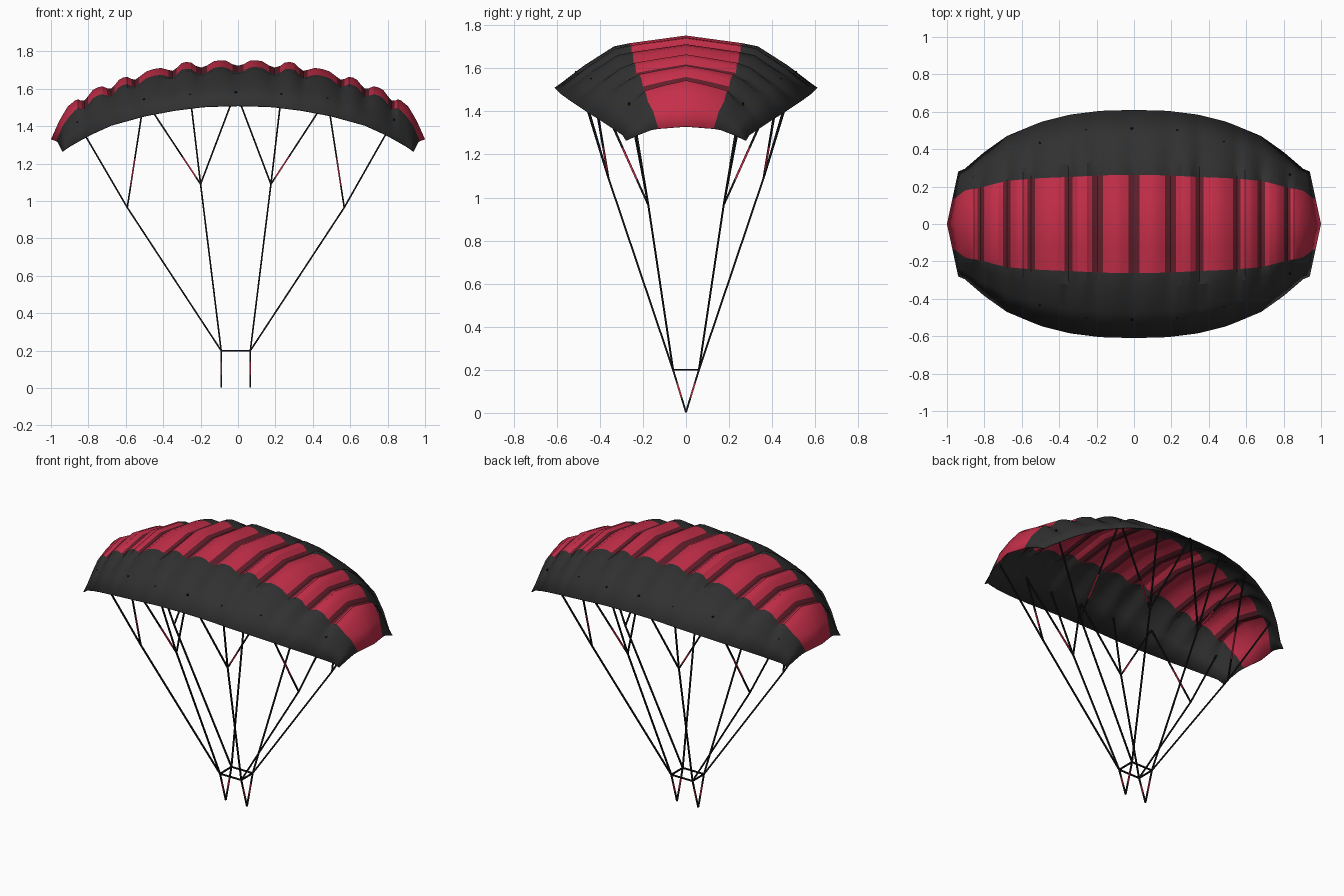
import bpy, bmesh, math
from mathutils import Vector

if "Cube" in bpy.data.objects:
    bpy.data.objects.remove(bpy.data.objects["Cube"])


def material(name, col):
    m = bpy.data.materials.new(name)
    m.diffuse_color = (*col, 1)
    m.use_nodes = True
    m.node_tree.nodes["Principled BSDF"].inputs["Base Color"].default_value = m.diffuse_color
    return m


CHARCOAL = material("charcoal fabric", (0.03, 0.03, 0.03))
RED = material("red fabric", (0.56, 0.028, 0.068))
WINE = material("dark red seam", (0.12, 0.014, 0.024))
BLACK = material("black cord", (0.008, 0.008, 0.008))


def interp(table, u, k=1):
    """Piecewise linear lookup of column k."""
    for a, b in zip(table, table[1:]):
        if u <= b[0]:
            f = (u - a[0]) / (b[0] - a[0])
            return a[k] + (b[k] - a[k]) * f
    return table[-1][k]


# canopy shape: ridge height, rim (x, y, z, red fraction), and cross profile
RIDGE = [(0, 1.755), (.3, 1.74), (.57, 1.675), (.79, 1.59), (.91, 1.51), (.955, 1.43), (1, 1.33)]
RIM = [(0, 0, .61, 1.51, .43), (.18, .18, .605, 1.505, .43), (.34, .34, .585, 1.485, .43),
       (.5, .5, .545, 1.455, .45), (.68, .68, .47, 1.405, .49), (.8, .8, .385, 1.35, .52),
       (.91, .905, .295, 1.29, .6), (1, .94, .28, 1.265, .46)]
DROP = [(0, 0), (.44, .15), (.56, .21), (.78, .57), (1, 1)]
SEAMS = [(0, .03), (.195, .03), (.35, .022), (.55, .02), (.68, .02), (.82, .018)]


def surf(u, t, dip=0):
    """Canopy point: u = span -1..1, t = -1..1 from rim to rim."""
    a, s = abs(u), abs(t)
    x = a + (interp(RIM, a, 1) - a) * s
    y = interp(RIM, a, 2) * s
    top, low = interp(RIDGE, a), interp(RIM, a, 3)
    red = interp(RIM, a, 4)
    fade = 1 if s <= red else (1 - s) / (1 - red)
    z = top + (low - top) * interp(DROP, s) - dip * fade
    return Vector((math.copysign(x, u), math.copysign(y, t), z))


# canopy: stations across the span, lowered at each seam
half = []
for i, (c, w) in enumerate(SEAMS):
    if c:
        half.append((c - w, .022))
    half += [(c, .032), (c + w, .022)]
    a = c + w
    b = SEAMS[i + 1][0] - SEAMS[i + 1][1] if i + 1 < len(SEAMS) else .91
    half += [(a + (b - a) * f, d) for f, d in ((.25, .002), (.5, -.002), (.75, .002))]
half += [(.91, .004), (.955, 0), (1, 0)]
stations = [(-u, d) for u, d in reversed(half) if u > 0] + half

bm = bmesh.new()
rows = []
for u, d in stations:
    r = interp(RIM, abs(u), 4)
    side = [r * .5, r, r + .12, (r + 1.12) / 2, 1]
    ts = [-t for t in reversed(side)] + [0] + side
    rows.append([bm.verts.new(surf(u, t, d)) for t in ts])
for i in range(len(rows) - 1):
    mid = abs(stations[i][0] + stations[i + 1][0]) / 2
    seam = any(abs(mid - c) < w for c, w in SEAMS)
    for j in range(10):
        f = bm.faces.new((rows[i][j], rows[i + 1][j], rows[i + 1][j + 1], rows[i][j + 1]))
        if 3 <= j <= 6:
            f.material_index = 2 if seam else 1
me = bpy.data.meshes.new("canopy")
bm.to_mesh(me)
bm.free()
for m in (CHARCOAL, RED, WINE):
    me.materials.append(m)
canopy = bpy.data.objects.new("canopy", me)
bpy.context.collection.objects.link(canopy)
bpy.context.view_layer.objects.active = canopy
canopy.select_set(True)
bpy.ops.object.shade_smooth_by_angle(angle=math.radians(25))
solid = canopy.modifiers.new("cloth thickness", 'SOLIDIFY')
solid.thickness = 0.004


def cords(name, segments, radius=0.006):
    """Thin square rods; each segment is (start, end, red span or None)."""
    bm = bmesh.new()
    for p, q, span in segments:
        p, q = Vector(p), Vector(q)
        axis = (q - p).normalized()
        s = axis.cross(Vector((0, 1, 0)) if abs(axis.y) < .9 else Vector((1, 0, 0))).normalized()
        n = axis.cross(s)
        cuts = [0, *span, 1] if span else [0, 1]
        rings = [[bm.verts.new(p.lerp(q, c) + radius * (s * math.cos(k * math.pi / 2 + .785)
                  + n * math.sin(k * math.pi / 2 + .785))) for k in range(4)] for c in cuts]
        for i in range(len(rings) - 1):
            for k in range(4):
                f = bm.faces.new((rings[i][k], rings[i][(k + 1) % 4],
                                  rings[i + 1][(k + 1) % 4], rings[i + 1][k]))
                f.material_index = 1 if span and i == 1 else 0
        bm.faces.new(rings[0][::-1])
        bm.faces.new(rings[-1])
    bmesh.ops.recalc_face_normals(bm, faces=bm.faces)
    me = bpy.data.meshes.new(name)
    bm.to_mesh(me)
    bm.free()
    me.materials.append(BLACK)
    me.materials.append(RED)
    bpy.context.collection.objects.link(bpy.data.objects.new(name, me))


# suspension lines, repeated in four quarters (slightly off centre)
OFF = -.012
risers, mains, fans, frame = [], [], [], []
for sx in (-1, 1):
    for sy in (-1, 1):
        def P(x, y, z):
            return (sx * x + OFF, sy * y, z)
        corner = P(.078, .06, .2)
        inner, outer = P(.188, .36, 1.09), P(.58, .175, .965)
        risers.append((P(.078, 0, 0.003), corner, (.35, .7)))
        mains += [(corner, inner, None), (corner, outer, None)]
        for u, t in ((0, .84), (.245, .84)):
            fans.append((inner, surf(sx * u + OFF, sy * t), None))
        mid = surf(sx * .49 + OFF, sy * .8)
        fans += [(inner, mid, (.08, .32)), (outer, mid, (.2, .45)),
                 (outer, surf(sx * .85 + OFF, sy * .75), None)]
    frame.append(((sx * .078 + OFF, -.06, .2), (sx * .078 + OFF, .06, .2), None))
    frame.append(((-.078 + OFF, sx * .06, .2), (.078 + OFF, sx * .06, .2), None))
cords("harness_risers", risers)
cords("spreader_frame", frame)
cords("main_lines", mains)
cords("upper_fan_lines", fans)
